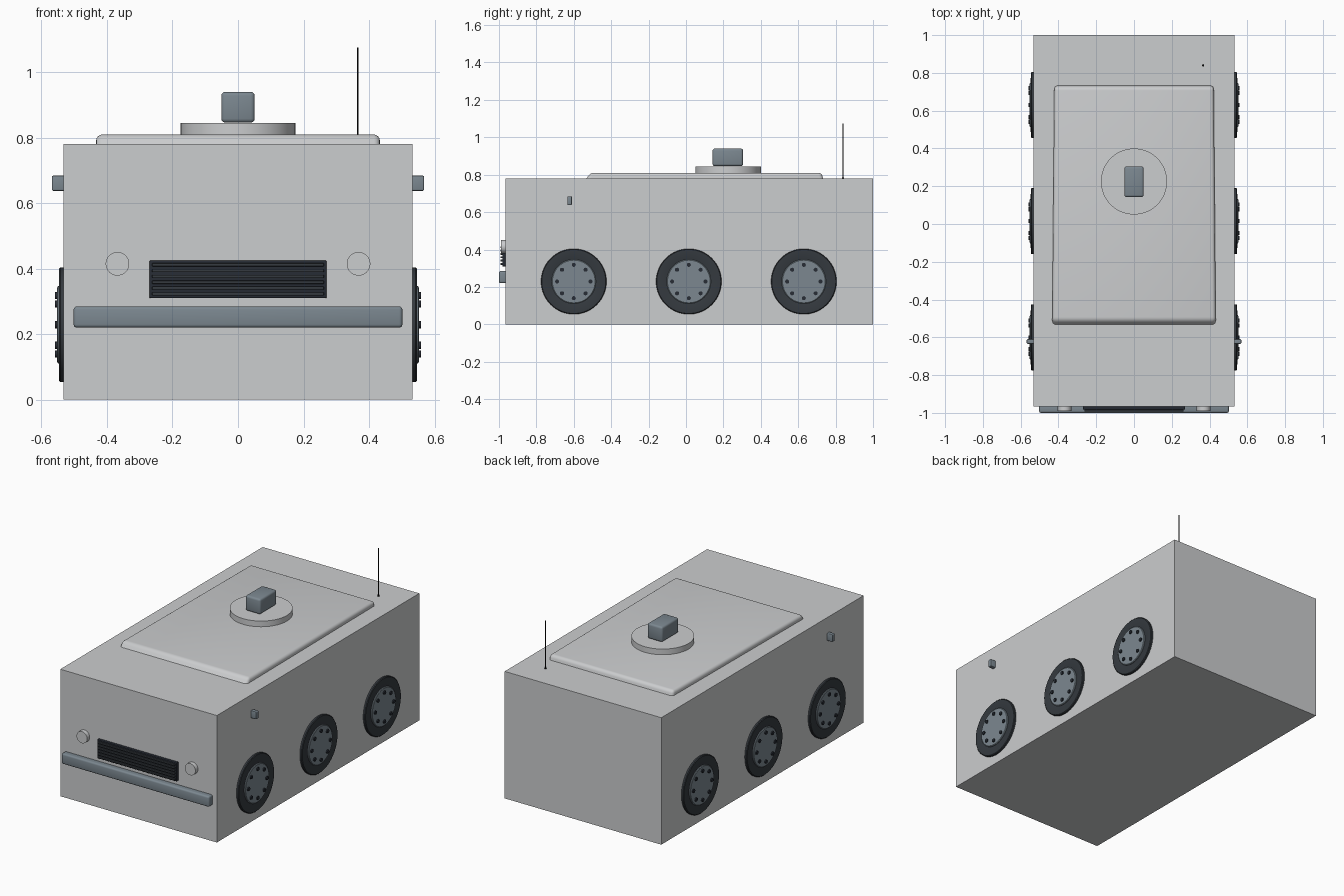
import bpy, bmesh, math
from mathutils import Vector, Matrix

cube = bpy.data.objects.get("Cube")
if cube:
    bpy.data.objects.remove(cube, do_unlink=True)


def material(name, r, g, b):
    m = bpy.data.materials.new(name)
    m.use_nodes = True
    m.diffuse_color = (r, g, b, 1)
    m.node_tree.nodes["Principled BSDF"].inputs["Base Color"].default_value = (r, g, b, 1)
    return m


PAINT = material("light grey paint", 0.6, 0.61, 0.62)
STEEL = material("blue grey steel", 0.2, 0.245, 0.28)
RUBBER = material("dark rubber", 0.035, 0.042, 0.05)
DARK = material("dark trim", 0.02, 0.025, 0.035)
BLACK = material("antenna black", 0.004, 0.004, 0.004)


def finish(name, bm, mat, smooth=True):
    bmesh.ops.recalc_face_normals(bm, faces=bm.faces)
    me = bpy.data.meshes.new(name)
    bm.to_mesh(me)
    bm.free()
    me.materials.append(mat)
    ob = bpy.data.objects.new(name, me)
    bpy.context.collection.objects.link(ob)
    if smooth:
        bpy.ops.object.select_all(action='DESELECT')
        ob.select_set(True)
        bpy.context.view_layer.objects.active = ob
        bpy.ops.object.shade_smooth_by_angle(angle=math.radians(35))
    return ob


def box(name, lo, hi, mat, bevel=0.0):
    lo, hi = Vector(lo), Vector(hi)
    bm = bmesh.new()
    bmesh.ops.create_cube(bm, size=1)
    for v in bm.verts:
        v.co = (lo + hi) / 2 + v.co * (hi - lo)
    if bevel:
        bmesh.ops.bevel(bm, geom=bm.edges[:], offset=bevel, segments=3,
                        profile=0.5, affect='EDGES')
    return finish(name, bm, mat, bevel > 0)


def lathe(name, profile, axis, centre, mat, steps=48):
    """Revolve (radius, distance) pairs about an axis through centre."""
    bm = bmesh.new()
    verts = [bm.verts.new((r, 0, d)) for r, d in profile]
    edges = [bm.edges.new(pair) for pair in zip(verts, verts[1:])]
    bmesh.ops.spin(bm, geom=verts + edges, axis=(0, 0, 1), cent=(0, 0, 0),
                   angle=math.tau, steps=steps, use_duplicate=False)
    bmesh.ops.remove_doubles(bm, verts=bm.verts, dist=1e-5)
    turn = Vector((0, 0, 1)).rotation_difference(Vector(axis)).to_matrix().to_4x4()
    bm.transform(Matrix.Translation(centre) @ turn)
    return finish(name, bm, mat)


def disc(name, radius, length, axis, centre, mat, steps=48):
    return lathe(name, [(0, 0), (radius, 0), (radius, length), (0, length)],
                 axis, centre, mat, steps)


# Hull
box("hull", (-0.532, -0.965, 0), (0.532, 1, 0.78), PAINT)

# Raised roof plate, slightly narrower at the back, with a sloped front edge
bm = bmesh.new()
bmesh.ops.create_cube(bm, size=2)
for v in bm.verts:
    front, top = v.co.y < 0, v.co.z > 0
    v.co = (v.co.x * (0.433 if front else 0.422),
            (-0.51 if top else -0.54) if front else (0.725 if top else 0.735),
            0.81 if top else 0.77)
rim = [e for e in bm.edges if max(v.co.z for v in e.verts) > 0.8]
bmesh.ops.bevel(bm, geom=rim, offset=0.018, segments=4, profile=0.5, affect='EDGES')
finish("roof_plate", bm, PAINT)

# Turret ring and sight
disc("turret_ring", 0.175, 0.04, (0, 0, 1), (0, 0.225, 0.805), PAINT, 64)
box("turret_sight", (-0.051, 0.142, 0.846), (0.051, 0.305, 0.94), STEEL, 0.012)

# Antenna
disc("antenna", 0.0025, 0.295, (0, 0, 1), (0.366, 0.84, 0.78), BLACK, 8)
disc("antenna_base", 0.006, 0.006, (0, 0, 1), (0.366, 0.84, 0.78), BLACK, 12)

# Bumper and slatted grille
box("bumper", (-0.502, -1, 0.22), (0.502, -0.955, 0.285), STEEL, 0.01)
box("grille_back", (-0.27, -0.982, 0.31), (0.27, -0.96, 0.425), DARK, 0.003)
for i in range(6):
    z = 0.323 + i * 0.0178
    box(f"grille_slat_{i + 1}", (-0.262, -0.992, z - 0.005),
        (0.262, -0.975, z + 0.005), RUBBER, 0.002)

# Parts on both sides
for side, s in (("left", 1), ("right", -1)):
    disc(f"{side}_headlight", 0.036, 0.03, (0, -1, 0), (s * 0.368, -0.96, 0.415), PAINT)
    box(f"{side}_mirror", (min(s * 0.52, s * 0.568), -0.634, 0.638),
        (max(s * 0.52, s * 0.568), -0.61, 0.684), STEEL, 0.004)
    for place, y in (("front", -0.6), ("middle", 0.015), ("rear", 0.63)):
        hub = Vector((s * 0.52, y, 0.229))
        out = (s, 0, 0)
        lathe(f"{side}_{place}_tyre",
              [(0.175, 0), (0.175, 0.022), (0.171, 0.026), (0.125, 0.027), (0.113, 0.023)],
              out, hub, RUBBER, 64)
        lathe(f"{side}_{place}_hub",
              [(0.118, 0), (0.118, 0.029), (0.114, 0.032), (0, 0.032)], out, hub, STEEL)
        for i in range(8):
            a = i * math.tau / 8
            bolt = hub + Vector((0, math.cos(a), math.sin(a))) * 0.089
            disc(f"{side}_{place}_bolt_{i + 1}", 0.011, 0.039, out, bolt, DARK, 12)
